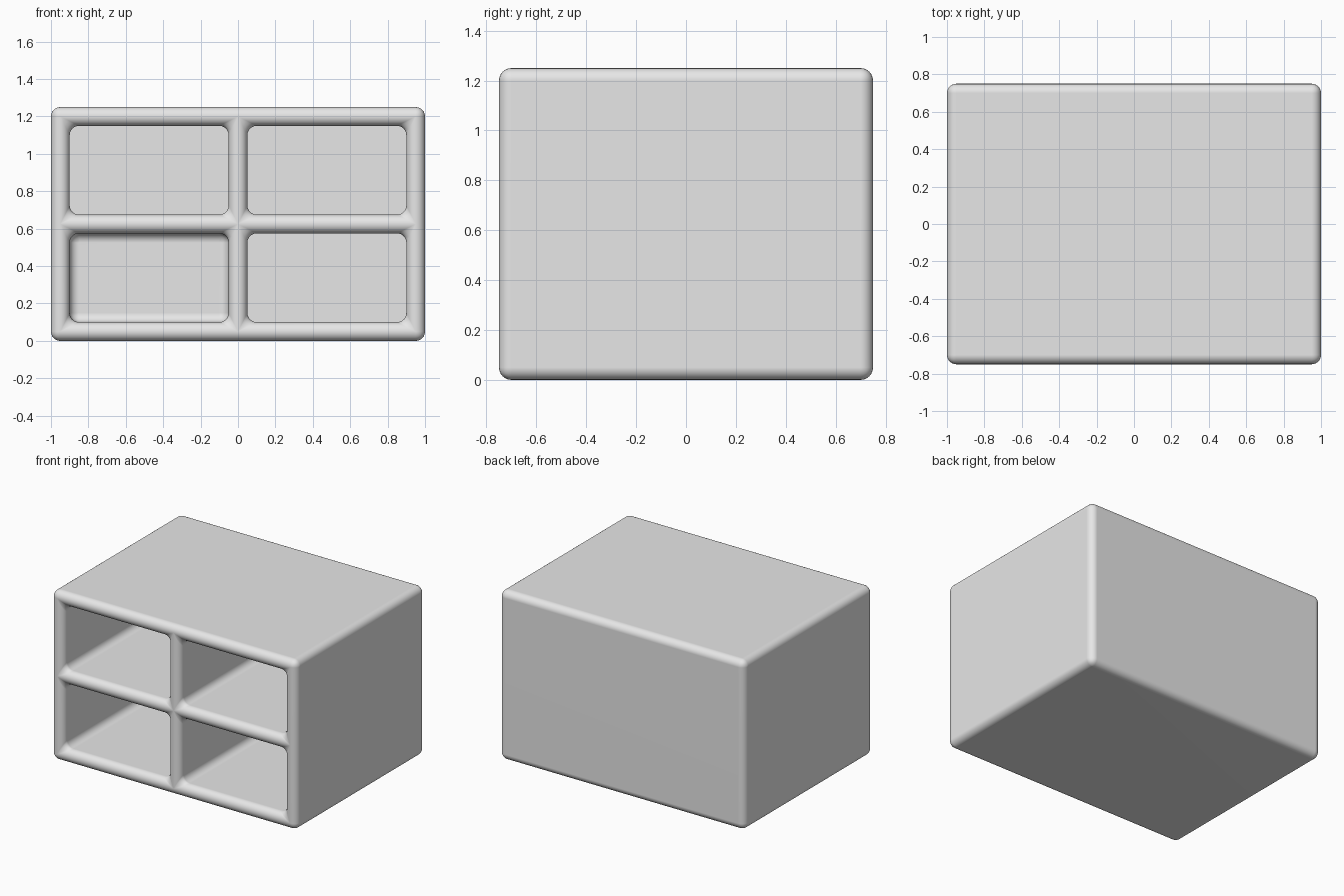
import bpy
import bmesh
from math import sin, cos, pi
from mathutils import Vector

if "Cube" in bpy.data.objects:
    bpy.data.objects.remove(bpy.data.objects["Cube"], do_unlink=True)

W, D, H = 2.0, 1.5, 1.25      # overall size
R = 0.05                      # edge rounding, half a divider
STEPS = 6
FRONT, BACK = -D / 2, D / 2 - 0.1

# Rounded outer shell
bm = bmesh.new()
bmesh.ops.create_cube(bm, size=1)
for v in bm.verts:
    v.co = Vector((v.co.x * W, v.co.y * D, (v.co.z + 0.5) * H))
bmesh.ops.bevel(bm, geom=bm.edges[:], offset=R, segments=STEPS,
                profile=0.5, affect='EDGES')

# Split it into quarters and open the front
for point, normal in (((0, 0, 0), (1, 0, 0)), ((0, 0, H / 2), (0, 0, 1))):
    bmesh.ops.bisect_plane(bm, geom=bm.verts[:] + bm.edges[:] + bm.faces[:],
                           plane_co=point, plane_no=normal)
front = [f for f in bm.faces if f.calc_center_median().y < FRONT + 1e-4]
bmesh.ops.delete(bm, geom=front, context='FACES')


def ring(x0, x1, z0, z1, y, inset, radius):
    """Loop of vertices around a rounded rectangle."""
    loop = []
    edge = inset + radius
    corners = ((x1 - edge, z1 - edge), (x0 + edge, z1 - edge),
               (x0 + edge, z0 + edge), (x1 - edge, z0 + edge))
    for quarter, (cx, cz) in enumerate(corners):
        for i in range(STEPS + 1):
            a = (quarter + i / STEPS) * pi / 2
            loop.append(bm.verts.new((cx + radius * cos(a), y,
                                      cz + radius * sin(a))))
    return loop


def compartment(x0, x1, z0, z1, rounded_back):
    """Rounded rim, straight walls and a back panel."""
    angles = [i / STEPS * pi / 2 for i in range(STEPS + 1)]
    sections = [(FRONT + R * (1 - cos(a)), R * sin(a), R * sin(a))
                for a in angles]
    if rounded_back:
        sections += [(BACK - R + R * sin(a), R + R * (1 - cos(a)), R * cos(a))
                     for a in angles]
    else:
        sections.append((BACK, R, R))
    loops = [ring(x0, x1, z0, z1, *s) for s in sections]
    for a, b in zip(loops, loops[1:]):
        for i in range(len(a)):
            j = (i + 1) % len(a)
            bm.faces.new((a[i], a[j], b[j], b[i]))
    bm.faces.new(loops[-1])


# Four compartments, the lower right one with a rounded back
for x0, x1 in ((R - W / 2, 0), (0, W / 2 - R)):
    for z0, z1 in ((R, H / 2), (H / 2, H - R)):
        compartment(x0, x1, z0, z1, x0 < 0 and z0 < H / 4)

bmesh.ops.remove_doubles(bm, verts=bm.verts[:], dist=0.0002)
bmesh.ops.recalc_face_normals(bm, faces=bm.faces[:])
mesh = bpy.data.meshes.new("cubby_shelf")
bm.to_mesh(mesh)
bm.free()

shelf = bpy.data.objects.new("cubby_shelf", mesh)
bpy.context.collection.objects.link(shelf)

# Plain grey material
grey = bpy.data.materials.new("light_grey")
grey.use_nodes = True
grey.diffuse_color = (0.8, 0.8, 0.8, 1)
grey.node_tree.nodes["Principled BSDF"].inputs["Base Color"].default_value = (0.8, 0.8, 0.8, 1)
mesh.materials.append(grey)

# Smooth rounding with flat panels
bpy.ops.object.select_all(action='DESELECT')
shelf.select_set(True)
bpy.context.view_layer.objects.active = shelf
bpy.ops.object.shade_smooth_by_angle(angle=0.6)
weighted = shelf.modifiers.new("flat_panels", 'WEIGHTED_NORMAL')
weighted.keep_sharp = True
